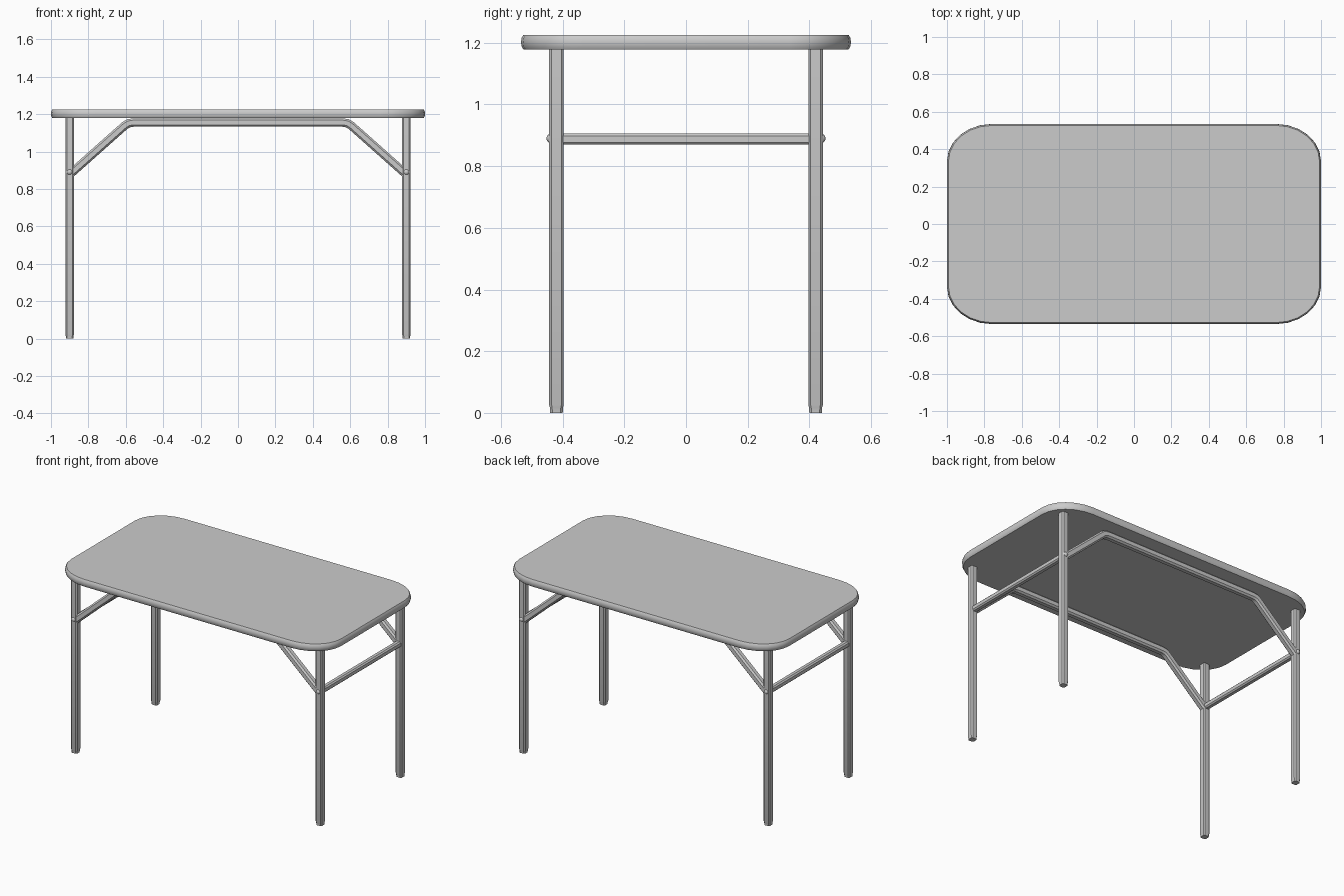
import bpy, bmesh, math
from mathutils import Vector

if "Cube" in bpy.data.objects:
    bpy.data.objects.remove(bpy.data.objects["Cube"])


def finish(name, bm, smooth=True):
    bmesh.ops.recalc_face_normals(bm, faces=bm.faces)
    me = bpy.data.meshes.new(name)
    bm.to_mesh(me)
    bm.free()
    ob = bpy.data.objects.new(name, me)
    bpy.context.collection.objects.link(ob)
    if smooth:
        bpy.ops.object.select_all(action='DESELECT')
        ob.select_set(True)
        bpy.context.view_layer.objects.active = ob
        bpy.ops.object.shade_smooth_by_angle(angle=math.radians(30))
    return ob


def skin(name, rings, smooth=True):
    """Join equal-length rings of points into a capped solid."""
    bm = bmesh.new()
    vs = [[bm.verts.new(p) for p in r] for r in rings]
    n = len(vs[0])
    for a, b in zip(vs, vs[1:]):
        for i in range(n):
            j = (i + 1) % n
            bm.faces.new((a[i], a[j], b[j], b[i]))
    bm.faces.new(vs[0][::-1])
    bm.faces.new(vs[-1])
    return finish(name, bm, smooth)


def section(h, c):
    """Square of half width h with corners cut by c."""
    k = h - c
    return [(h, -k), (h, k), (k, h), (-k, h), (-h, k), (-h, -k), (-k, -h), (k, -h)]


def tube(name, path, side, sec):
    """Sweep a section along a planar path with mitred bends."""
    pts = [Vector(p) for p in path]
    side = Vector(side)
    rings = []
    for i, p in enumerate(pts):
        d0 = (p - pts[max(i - 1, 0)]).normalized()
        d1 = (pts[min(i + 1, len(pts) - 1)] - p).normalized()
        t = (d0 + d1).normalized()
        up = side.cross(t)
        ref = d1 if d1.length else d0
        m = 1 / max(t.dot(ref), 0.3)
        rings.append([p + side * u + up * (v * m) for u, v in sec])
    return skin(name, rings)


# Table top: rounded rectangle with a softly bulging rim
def outline(inset, z):
    out = []
    for q, (sx, sy) in enumerate([(1, 1), (-1, 1), (-1, -1), (1, -1)]):
        for k in range(7):
            a = math.radians(90 * q + 15 * k)
            out.append((sx * 0.76 + (0.24 - inset) * math.cos(a),
                        sy * 0.335 + (0.20 - inset) * math.sin(a), z))
    return out


skin("table_top", [outline(i, z) for i, z in
     [(0.008, 1.178), (0.002, 1.188), (0, 1.202), (0.002, 1.216), (0.008, 1.226)]])

sec = section(0.0235, 0.008)
LX, LY, PZ = 0.9, 0.42, 0.89

for sy, fb in ((-1, "front"), (1, "back")):
    y = sy * LY
    # Bent brace rail running under the top between two legs
    half = [(0.9, 0.877), (0.605, 1.139), (0.585, 1.151), (0.56, 1.155)]
    path = [(-x, y, z) for x, z in half] + [(x, y, z) for x, z in half[::-1]]
    tube(fb + "_brace_rail", path, (0, 1, 0), section(0.0225, 0.010))

    for sx, lr in ((-1, "left"), (1, "right")):
        x = sx * LX
        # Leg with slightly narrowed foot
        rings = [[(x + u * s, y + v * s, z) for u, v in sec]
                 for s, z in ((0.86, 0), (0.9, 0.018), (1, 0.024), (1, 1.18))]
        skin(f"{fb}_{lr}_leg", rings)
        # Domed bolt head on the outer face of the leg
        bm = bmesh.new()
        bmesh.ops.create_uvsphere(bm, u_segments=16, v_segments=10, radius=0.016)
        for v in bm.verts:
            v.co += Vector((x, y + sy * 0.0165, PZ))
        finish(f"{fb}_{lr}_bolt", bm)

# Cross bars joining front and back legs
for sx, lr in ((-1, "left"), (1, "right")):
    tube(lr + "_cross_bar", [(sx * LX, -0.41, 0.888), (sx * LX, 0.41, 0.888)],
         (1, 0, 0), section(0.0185, 0.008))
